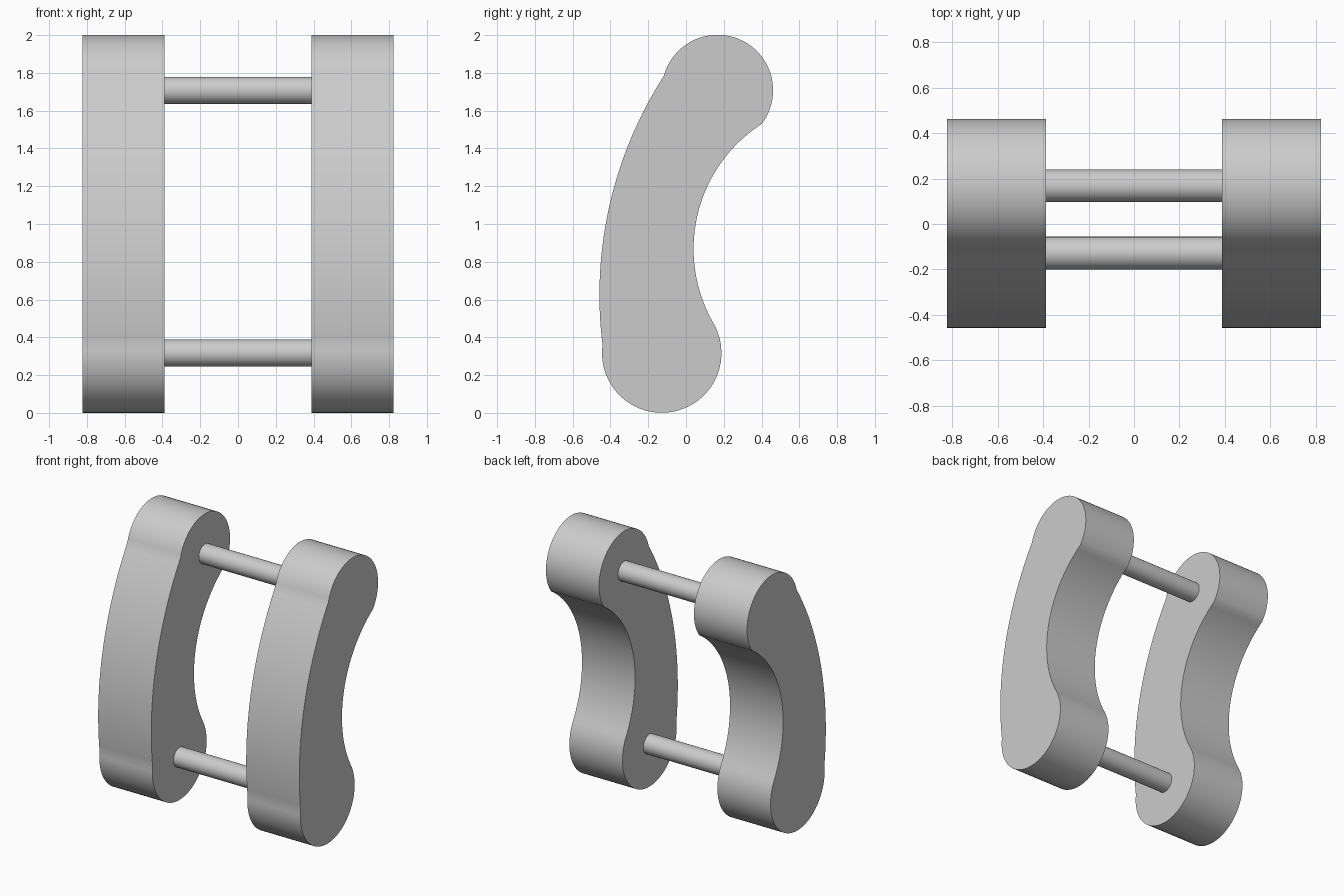
import bpy
import bmesh
from math import atan2, cos, sin, pi, radians

cube = bpy.data.objects.get("Cube")
if cube:
    bpy.data.objects.remove(cube, do_unlink=True)

grey = bpy.data.materials.new("light grey")
grey.use_nodes = True
grey.diffuse_color = (0.6, 0.6, 0.6, 1)
grey.node_tree.nodes["Principled BSDF"].inputs["Base Color"].default_value = (0.6, 0.6, 0.6, 1)

INNER, OUTER = 0.388, 0.822      # x extent of each side block
TOP, BOTTOM = (0.168, 1.707), (-0.128, 0.317)   # rounded end centres (y, z)


def arc(centre, start, end, direction, steps):
    """Points from start towards end about centre; direction 1 is anticlockwise."""
    a = atan2(start[1] - centre[1], start[0] - centre[0])
    b = atan2(end[1] - centre[1], end[0] - centre[0])
    sweep = direction * ((direction * (b - a)) % (2 * pi))
    r0 = ((start[0] - centre[0]) ** 2 + (start[1] - centre[1]) ** 2) ** 0.5
    r1 = ((end[0] - centre[0]) ** 2 + (end[1] - centre[1]) ** 2) ** 0.5
    pts = []
    for i in range(steps):
        t = i / steps
        r = r0 + (r1 - r0) * t
        pts.append((centre[0] + r * cos(a + sweep * t), centre[1] + r * sin(a + sweep * t)))
    return pts


def extrude_profile(name, profile, x0, x1):
    bm = bmesh.new()
    face = bm.faces.new([bm.verts.new((x0, y, z)) for y, z in profile])
    moved = bmesh.ops.extrude_face_region(bm, geom=[face])["geom"]
    verts = [g for g in moved if isinstance(g, bmesh.types.BMVert)]
    bmesh.ops.translate(bm, verts=verts, vec=(x1 - x0, 0, 0))
    # close the starting end if the extrusion removed it
    edges = [e for e in bm.edges if e.is_boundary]
    if edges:
        bmesh.ops.holes_fill(bm, edges=edges)
    bmesh.ops.recalc_face_normals(bm, faces=bm.faces)
    mesh = bpy.data.meshes.new(name)
    bm.to_mesh(mesh)
    bm.free()
    mesh.materials.append(grey)
    obj = bpy.data.objects.new(name, mesh)
    bpy.context.collection.objects.link(obj)
    bpy.ops.object.select_all(action='DESELECT')
    obj.select_set(True)
    bpy.context.view_layer.objects.active = obj
    bpy.ops.object.shade_smooth_by_angle(angle=radians(30))
    return obj


# Curved side outline: rounded ends joined by a bowed front and a hollow back
back_low, back_high = (0.148, 0.47), (0.401, 1.53)
front_high, front_low = (-0.118, 1.783), (-0.442, 0.36)
outline = (arc(TOP, back_high, front_high, 1, 36)
           + arc((1.684, 0.62), front_high, front_low, 1, 32)
           + arc(BOTTOM, front_low, back_low, 1, 40)
           + arc((0.828, 0.87), back_low, back_high, -1, 32))

# Two matching side blocks
extrude_profile("left_side_block", outline, INNER, OUTER)
extrude_profile("right_side_block", outline, -OUTER, -INNER)

# Two round cross bars, seated slightly into the blocks
for name, (cy, cz) in (("upper_cross_bar", TOP), ("lower_cross_bar", BOTTOM)):
    ring = [(cy + 0.072 * cos(2 * pi * i / 32), cz + 0.072 * sin(2 * pi * i / 32))
            for i in range(32)]
    extrude_profile(name, ring, -INNER - 0.01, INNER + 0.01)
